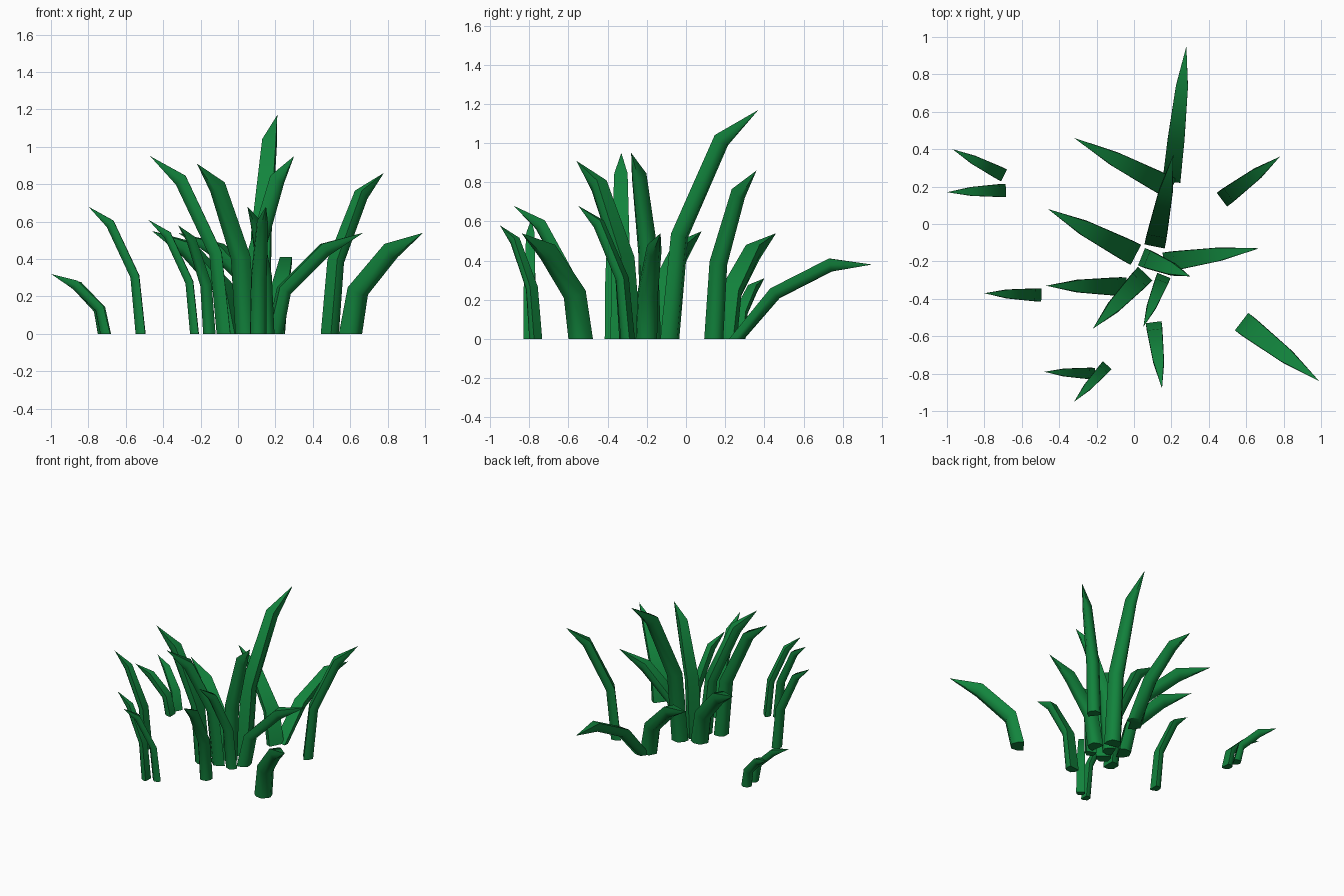
import bpy, bmesh, math
from mathutils import Vector

cube = bpy.data.objects.get("Cube")
if cube:
    bpy.data.objects.remove(cube, do_unlink=True)

# Single leaf colour
green = bpy.data.materials.new("leaf_green")
green.use_nodes = True
colour = (0.006, 0.23, 0.046, 1)
green.diffuse_color = colour
bsdf = green.node_tree.nodes["Principled BSDF"]
bsdf.inputs["Base Color"].default_value = colour
bsdf.inputs["Roughness"].default_value = 0.8

# Blade cross-section: flat inner side, rounded outer side (across, depth)
SECTION = [(-.5, 0), (.5, 0), (.5, .5), (.27, 1), (-.27, 1), (-.5, .5)]
# Bend of the inner edge: (share of reach, share of height)
BEND = [(0, 0), (.11, .46), (.56, .89), (1, 1)]
DROOP = [(0, 0), (.29, .68), (.70, 1.08), (1, 1)]
WIDTHS = (1, .95, .68)
DEPTHS = (1, .92, .95)


def make_blade(name, root, tip, height, width, bend=BEND):
    """Sweep the section along a bent path from root to a pointed tip."""
    root = Vector((*root, 0))
    run = Vector((*tip, 0)) - root
    reach = run.length
    out = run.normalized()
    up = Vector((0, 0, 1))
    side = up.cross(out)
    path = [Vector((a * reach, b * height)) for a, b in bend]
    bm = bmesh.new()
    rings = []
    for i, p in enumerate(path[:-1]):
        ahead = (path[i + 1] - p).normalized()
        behind = (p - path[i - 1]).normalized() if i else Vector((0, 1))
        tangent = (ahead + behind).normalized() if i else behind
        inward = out * tangent.y - up * tangent.x
        centre = root + out * p.x + up * p.y
        depth = width * .74 * DEPTHS[i]
        rings.append([bm.verts.new(centre + side * (u * width * WIDTHS[i])
                                   + inward * (v * depth)) for u, v in SECTION])
    point = bm.verts.new(root + out * reach + up * height)
    n = len(SECTION)
    for j in range(n):
        k = (j + 1) % n
        for low, high in zip(rings, rings[1:]):
            bm.faces.new((low[j], low[k], high[k], high[j]))
        bm.faces.new((rings[-1][j], rings[-1][k], point))
    bm.faces.new(rings[0])
    bmesh.ops.recalc_face_normals(bm, faces=bm.faces)
    mesh = bpy.data.meshes.new(name)
    bm.to_mesh(mesh)
    bm.free()
    mesh.materials.append(green)
    obj = bpy.data.objects.new(name, mesh)
    bpy.context.collection.objects.link(obj)
    bpy.ops.object.select_all(action='DESELECT')
    obj.select_set(True)
    bpy.context.view_layer.objects.active = obj
    bpy.ops.object.shade_smooth_by_angle(angle=math.radians(61))


# Drooping back blade
make_blade("drooping_back_blade", (.2, .225), (.28, .95), .38, .095, DROOP)

# Central tuft: root, tip, height, width
tuft = [
    ((.2, .19), (-.32, .46), .54, .115),
    ((.11, -.12), (.21, .37), 1.17, .11),
    ((.01, -.165), (-.46, .08), .55, .12),
    ((.16, -.205), (.67, -.13), .54, .105),
    ((.04, -.175), (.3, -.28), .95, .1),
    ((-.04, -.335), (-.47, -.33), .95, .1),
    ((.06, -.265), (-.22, -.56), .91, .105),
    ((.16, -.275), (.05, -.55), .68, .075),
]
# Loose blades around the tuft
loose = [
    ((.105, -.525), (.15, -.88), .68, .085),
    ((-.21, -.8), (-.48, -.79), .61, .062),
    ((-.143, -.755), (-.32, -.95), .58, .062),
    ((.575, -.522), (.99, -.84), .54, .118),
    ((.47, .13), (.78, .36), .86, .092),
    ((-.695, .26), (-.97, .4), .31, .07),
    ((-.685, .18), (-1, .17), .32, .07),
    ((-.495, -.38), (-.8, -.37), .68, .07),
]
for group, blades in (("tuft", tuft), ("loose", loose)):
    for i, blade in enumerate(blades, 1):
        make_blade(f"{group}_blade_{i}", *blade)
